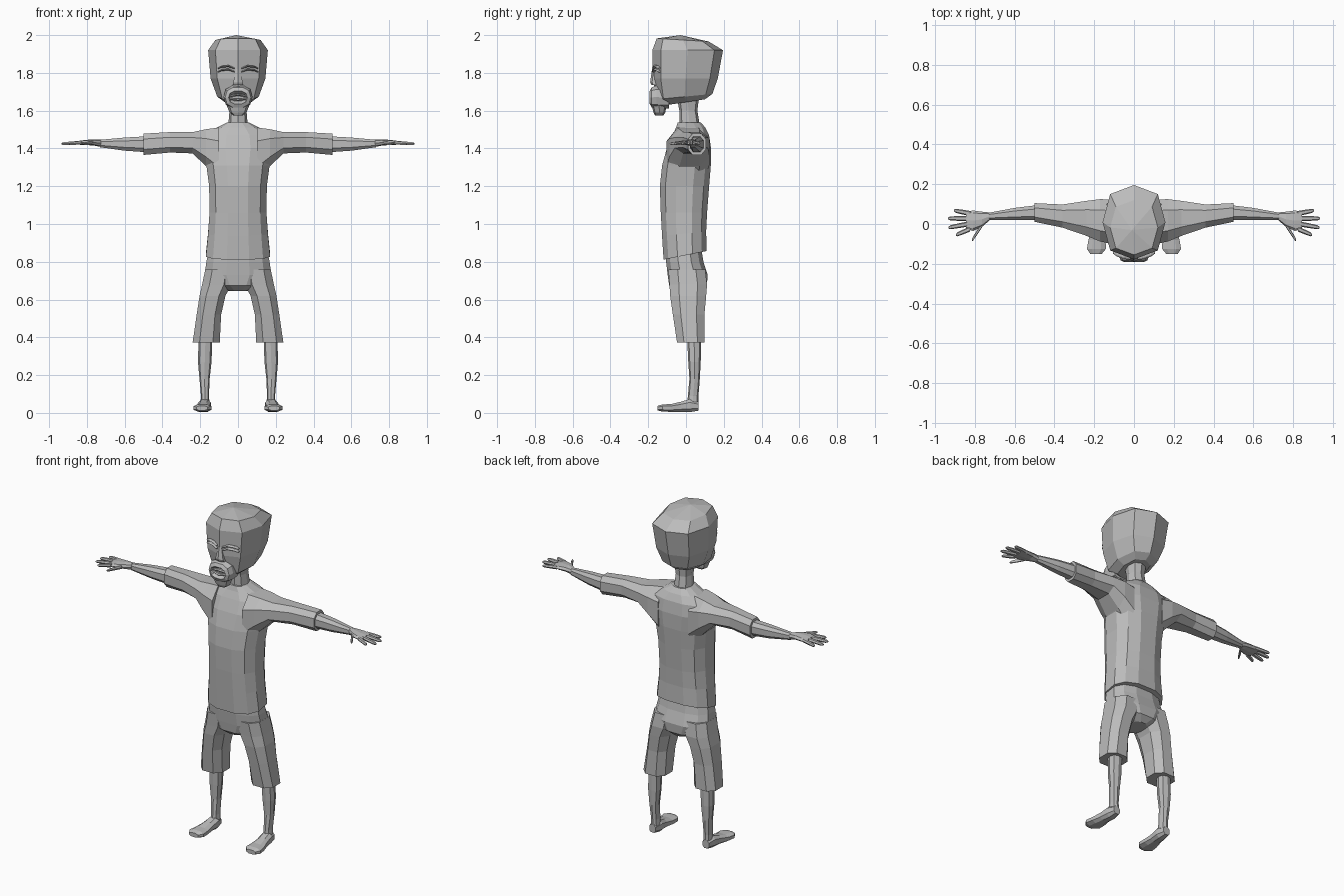
import bpy, bmesh, math

grey = bpy.data.materials.new("plain grey")
grey.diffuse_color = (0.5, 0.5, 0.5, 1)


def loft(name, strips, axis="z", n=8, mirror=False, turn=0.0, tip=None):
    """Skin rings of (t, u0, u1, v0, v1[, tilt]) placed along an axis."""
    bm = bmesh.new()
    for rows in strips:
        rings = []
        for row in rows:
            t, u0, u1, v0, v1 = row[:5]
            tilt = row[5] if len(row) > 5 else 0
            ring = []
            for i in range(n):
                a = 2 * math.pi * (i + turn) / n
                c, s = math.cos(a), math.sin(a)
                u = (u0 + u1) / 2 + (u1 - u0) / 2 * math.copysign(abs(c) ** 0.8, c)
                v = (v0 + v1) / 2 + (v1 - v0) / 2 * math.copysign(abs(s) ** 0.8, s)
                w = t + tilt * v
                co = {"x": (w, u, v), "y": (u, w, v), "z": (u, v, w)}[axis]
                ring.append(bm.verts.new(co))
            rings.append(ring)
        for a, b in zip(rings, rings[1:]):
            for i in range(n):
                j = (i + 1) % n
                bm.faces.new((a[i], a[j], b[j], b[i]))
        bm.faces.new(rings[0])
        if tip:
            p = bm.verts.new(tip)
            for i in range(n):
                bm.faces.new((rings[-1][i], rings[-1][(i + 1) % n], p))
        else:
            bm.faces.new(rings[-1])
    bmesh.ops.recalc_face_normals(bm, faces=bm.faces)
    me = bpy.data.meshes.new(name)
    bm.to_mesh(me)
    bm.free()
    me.materials.append(grey)
    ob = bpy.data.objects.new(name, me)
    bpy.context.collection.objects.link(ob)
    if mirror:
        ob.modifiers.new("mirror", "MIRROR").use_mirror_merge = False
    return ob


# Head, with a ridge down the middle of the face and a crown point
loft("head", [[
    (1.645, -.07, .07, -.10, .10, .15),
    (1.675, -.11, .11, -.155, .14, .1),
    (1.77, -.145, .145, -.175, .168),
    (1.92, -.158, .158, -.178, .196),
    (1.973, -.12, .12, -.155, .12, -.06),
]], tip=(-.01, -.03, 2.0))
loft("neck", [[
    (1.49, -.075, .075, -.05, .085),
    (1.54, -.05, .05, -.035, .07),
    (1.60, -.045, .045, -.035, .06),
    (1.68, -.055, .055, -.05, .07),
]])

# Face: closed lids, nose, bearded muzzle with a hollow mouth, lips, goatee
loft("eyelid", [
    [(.018, -.180, -.15, z, z + .008),
     (.05, -.176, -.14, z + .010, z + .022),
     (.085, -.164, -.13, z + .008, z + .018),
     (.105, -.150, -.12, z, z + .008)] for z in (1.802, 1.820)
], "x", 6, mirror=True)
loft("nose", [[
    (1.735, -.032, .032, -.182, -.14),
    (1.75, -.028, .028, -.190, -.14),
    (1.82, -.012, .012, -.180, -.14),
]], n=6, turn=.5)
loft("muzzle", [[
    (-.09, -.07, .07, 1.61, 1.72),
    (-.155, -.077, .077, 1.61, 1.735),
    (-.182, -.068, .068, 1.615, 1.725),
    (-.192, -.05, .05, 1.635, 1.705),
    (-.172, -.042, .042, 1.65, 1.69),
]], "y", 10)
loft("lip", [
    [(-.045, -.180, -.16, z, z + .010),
     (0, -.192, -.16, z + b, z + b + .014),
     (.045, -.180, -.16, z, z + .010)] for z, b in ((1.670, .008), (1.658, -.008))
], "x", 6)
loft("goatee", [[
    (1.575, -.025, .025, -.165, -.12),
    (1.59, -.045, .045, -.172, -.11),
    (1.64, -.065, .065, -.185, -.10),
]])

# Shirt body and sleeves
loft("shirt", [[
    (.835, -.175, .175, -.122, .112, .2),
    (.95, -.163, .163, -.130, .110, .1),
    (1.06, -.155, .155, -.137, .115),
    (1.20, -.157, .157, -.142, .126),
    (1.31, -.172, .172, -.130, .135),
    (1.40, -.195, .195, -.105, .136),
    (1.47, -.18, .18, -.075, .125),
    (1.51, -.115, .115, -.055, .105),
    (1.538, -.06, .06, -.045, .08),
]], n=12, turn=.5)
loft("sleeve", [[
    (.10, -.11, .13, 1.22, 1.52),
    (.17, -.095, .132, 1.30, 1.508),
    (.24, -.065, .122, 1.37, 1.490),
    (.36, -.022, .102, 1.375, 1.490),
    (.50, .008, .108, 1.362, 1.482),
]], "x", 8, mirror=True, turn=.5)

# Forearms and hands
loft("forearm", [[
    (.48, .018, .098, 1.377, 1.467),
    (.60, .018, .083, 1.386, 1.460),
    (.73, .020, .058, 1.405, 1.447),
]], "x", 8, mirror=True, turn=.5)
loft("palm", [[
    (.725, .020, .058, 1.408, 1.446),
    (.765, -.015, .062, 1.416, 1.448),
    (.81, -.035, .068, 1.418, 1.445),
    (.845, -.025, .062, 1.420, 1.440),
]], "x", 8, mirror=True)
fingers = [  # base x, y and tip x, y
    (.765, -.005, .815, -.082),
    (.825, -.025, .895, -.055),
    (.835, .000, .933, -.018),
    (.835, .028, .935, .028),
    (.82, .052, .905, .068),
]
strips = []
for bx, by, tx, ty in fingers:
    rows = []
    for f, r in ((0, .013), (.5, .012), (.9, .010), (1, .005)):
        x, y, z = bx + (tx - bx) * f, by + (ty - by) * f, 1.431 - .006 * f
        rows.append((x, y - r, y + r, z - r * .8, z + r * .8))
    strips.append(rows)
loft("fingers", strips, "x", 6, mirror=True)

# Shorts: seat and two wide legs
loft("shorts_seat", [[
    (.645, -.05, .05, -.055, .08),
    (.675, -.13, .13, -.092, .113),
    (.73, -.182, .182, -.100, .118),
    (.80, -.172, .172, -.108, .095),
    (.86, -.160, .160, -.110, .085),
]], n=12, turn=.5)
loft("shorts_leg", [[
    (.372, .092, .245, -.052, .102),
    (.52, .085, .223, -.075, .103),
    (.62, .062, .208, -.090, .113),
    (.68, .03, .195, -.094, .118),
    (.76, .02, .178, -.100, .108),
]], n=8, mirror=True, turn=.5)

# Shins and feet
loft("shin", [[
    (.03, .148, .200, .005, .066),
    (.09, .154, .196, .010, .066),
    (.18, .150, .204, .018, .073),
    (.27, .140, .212, .012, .078),
    (.42, .135, .208, .005, .080),
]], mirror=True)
loft("foot", [[
    (.066, .155, .200, .010, .060),
    (.02, .142, .212, .002, .075),
    (-.03, .146, .218, .004, .060),
    (-.08, .140, .232, .004, .048),
    (-.125, .138, .240, .006, .046),
    (-.150, .160, .222, .012, .038),
]], "y", 8, mirror=True, turn=.5)
